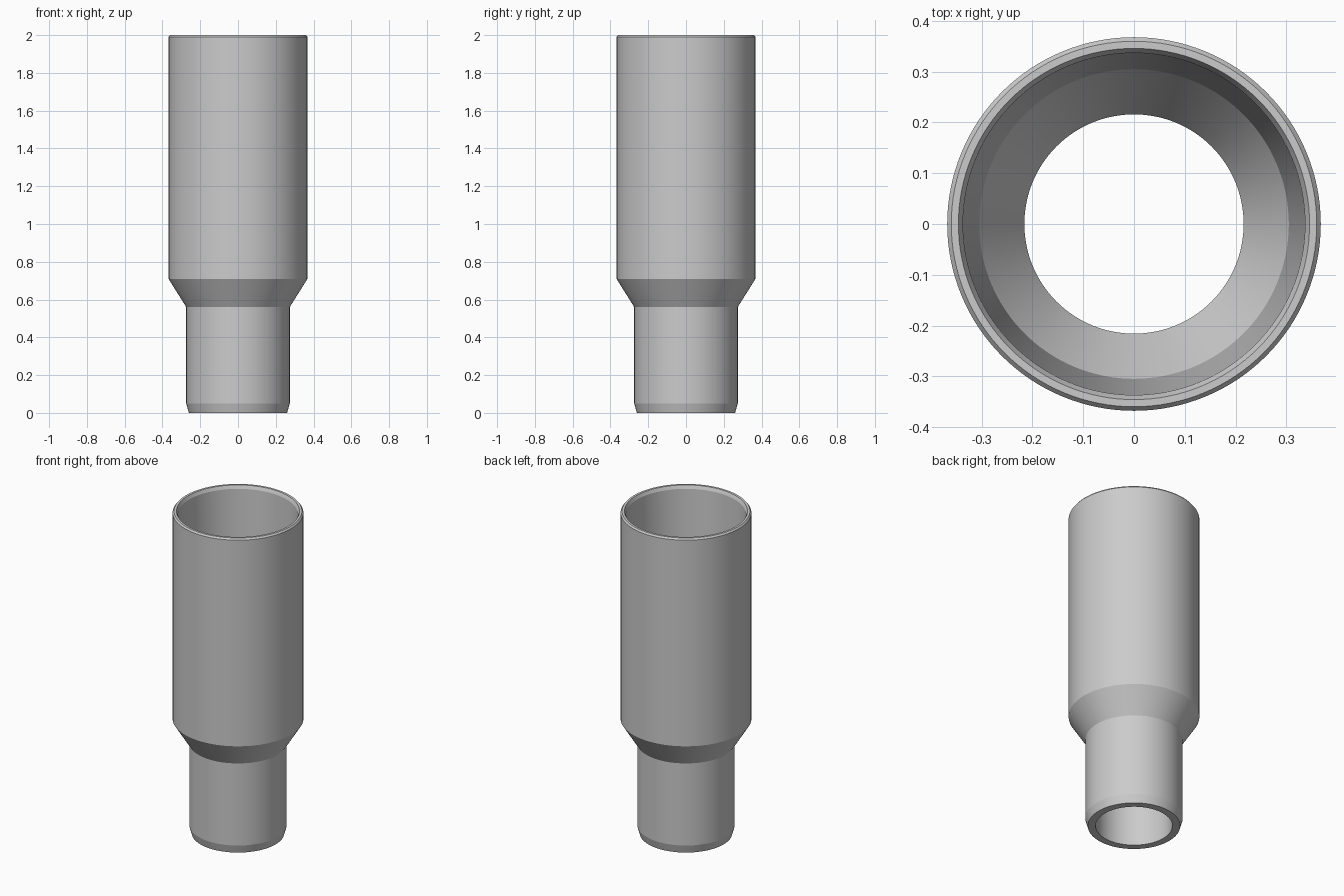
import bpy, bmesh, math

if "Cube" in bpy.data.objects:
    bpy.data.objects.remove(bpy.data.objects["Cube"])

SEGMENTS = 128

# Closed wall section as (radius, height), outside going up, inside going down
PROFILE = [
    (0.260, 0.0), (0.274, 0.05), (0.274, 0.56),      # narrow spigot with lead-in chamfer
    (0.368, 0.71), (0.368, 1.99), (0.360, 2.0),      # flare and wide socket
    (0.346, 2.0), (0.337, 1.98),                     # rim and inner chamfer
    (0.305, 0.727), (0.216, 0.577), (0.216, 0.0),    # tapered bore
]

grey = bpy.data.materials.new("plain grey")
grey.diffuse_color = (0.6, 0.6, 0.6, 1)
grey.use_nodes = True
grey.node_tree.nodes["Principled BSDF"].inputs["Base Color"].default_value = grey.diffuse_color


def lathe(name, profile, material):
    """Revolve a closed section around the z axis."""
    bm = bmesh.new()
    rings = []
    for i in range(SEGMENTS):
        a = 2 * math.pi * i / SEGMENTS
        rings.append([bm.verts.new((r * math.cos(a), r * math.sin(a), z))
                      for r, z in profile])
    n = len(profile)
    for i in range(SEGMENTS):
        here, following = rings[i], rings[(i + 1) % SEGMENTS]
        for j in range(n):
            k = (j + 1) % n
            bm.faces.new((here[j], following[j], following[k], here[k]))
    bmesh.ops.recalc_face_normals(bm, faces=bm.faces)
    mesh = bpy.data.meshes.new(name)
    bm.to_mesh(mesh)
    bm.free()
    mesh.materials.append(material)
    obj = bpy.data.objects.new(name, mesh)
    bpy.context.collection.objects.link(obj)
    return obj


# Stepped pipe reducer
pipe = lathe("pipe_reducer", PROFILE, grey)
bpy.context.view_layer.objects.active = pipe
pipe.select_set(True)
bpy.ops.object.shade_smooth_by_angle(angle=math.radians(12))
